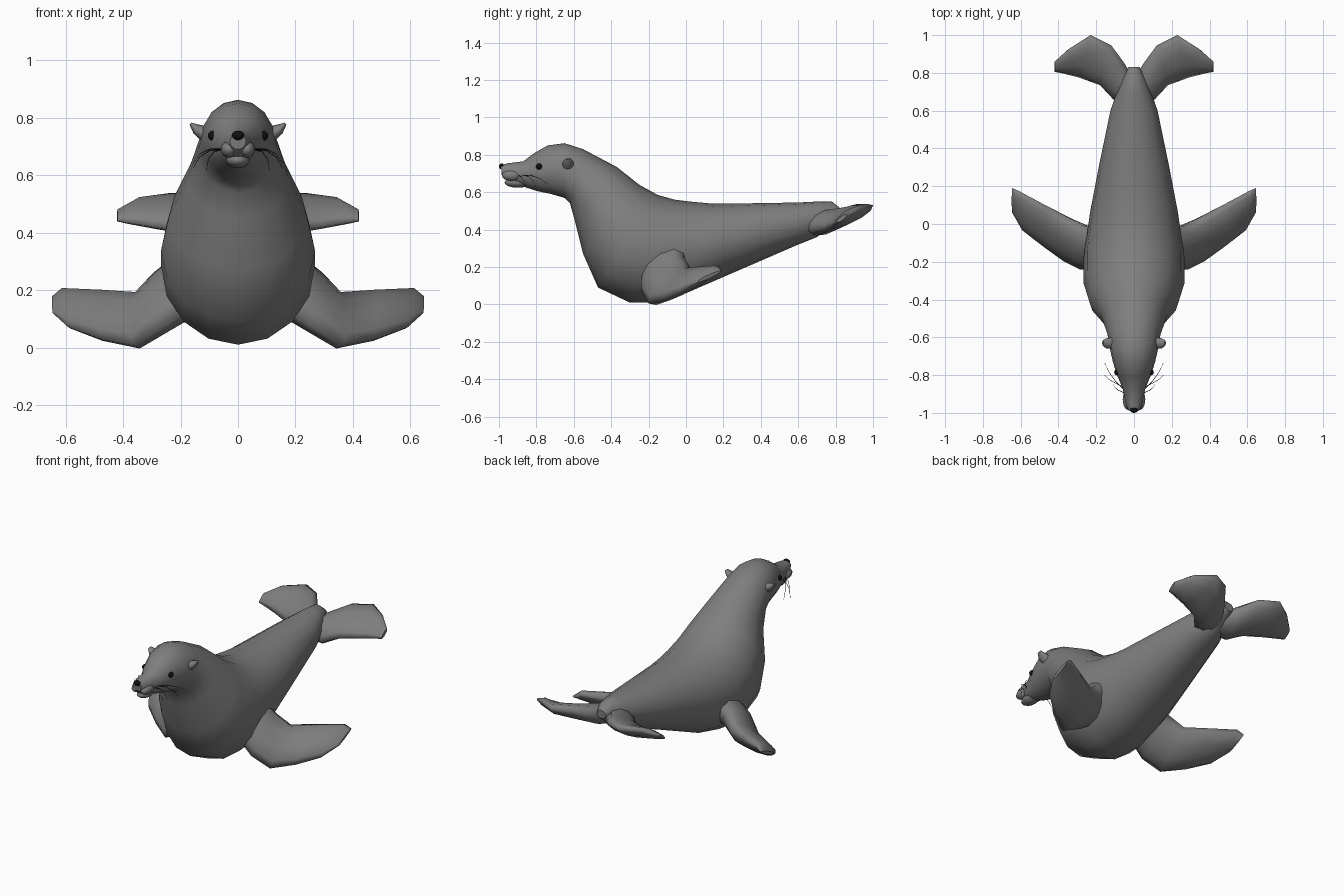
import bpy, bmesh, math
from mathutils import Vector

cube = bpy.data.objects.get("Cube")
if cube:
    bpy.data.objects.remove(cube)


def material(name, r, g, b):
    m = bpy.data.materials.new(name)
    m.use_nodes = True
    m.diffuse_color = (r, g, b, 1)
    m.node_tree.nodes["Principled BSDF"].inputs["Base Color"].default_value = (r, g, b, 1)
    return m


GREY = material("grey_fur", 0.21, 0.21, 0.21)
BLACK = material("black", 0.005, 0.005, 0.005)


def finish(obj, mat, mirror):
    obj.data.materials.append(mat)
    if mirror:
        mod = obj.modifiers.new("mirror", 'MIRROR')
        mod.use_axis = (True, False, False)
    return obj


def loft(name, rings, sides, mat=GREY, mirror=False):
    """Skin elliptical rings, each given as centre, half chord, half width."""
    bm = bmesh.new()
    loops = []
    for c, a, b in rings:
        angles = [math.tau * i / sides for i in range(sides)]
        loops.append([bm.verts.new(c + a * math.cos(t) + b * math.sin(t)) for t in angles])
    for p, q in zip(loops, loops[1:]):
        for i in range(sides):
            j = (i + 1) % sides
            bm.faces.new((p[i], p[j], q[j], q[i]))
    bm.faces.new(loops[0])
    bm.faces.new(loops[-1])
    bmesh.ops.recalc_face_normals(bm, faces=bm.faces)
    for f in bm.faces:
        f.smooth = len(f.verts) == 4
    me = bpy.data.meshes.new(name)
    bm.to_mesh(me)
    bm.free()
    obj = bpy.data.objects.new(name, me)
    bpy.context.collection.objects.link(obj)
    return finish(obj, mat, mirror)


def flipper(name, sections):
    """Each section: leading edge point, trailing edge point, half thickness."""
    pts = [(Vector(l), Vector(t), h) for l, t, h in sections]
    mids = [(l + t) / 2 for l, t, h in pts]
    rings = []
    for i, (l, t, h) in enumerate(pts):
        along = mids[min(i + 1, len(pts) - 1)] - mids[max(i - 1, 0)]
        normal = along.cross(t - l).normalized()
        rings.append((mids[i], (t - l) / 2, normal * h))
    return loft(name, rings, 10, mirror=True)


def ball(name, loc, size, mat, mirror=False):
    bpy.ops.mesh.primitive_uv_sphere_add(segments=12, ring_count=8, radius=1, location=(0, 0, 0))
    obj = bpy.context.object
    obj.name = name
    for v in obj.data.vertices:
        v.co = Vector(loc) + Vector(c * s for c, s in zip(v.co, size))
    bpy.ops.object.shade_smooth()
    return finish(obj, mat, mirror)


# Body and head: top y, top z, bottom y, bottom z, half width
spine = [
    (-.99, .745, -.985, .69, .028), (-.95, .755, -.95, .655, .045),
    (-.87, .765, -.87, .63, .06), (-.81, .81, -.80, .607, .088),
    (-.74, .85, -.72, .59, .112), (-.65, .862, -.65, .57, .13),
    (-.55, .83, -.62, .54, .14), (-.37, .735, -.595, .45, .175),
    (-.25, .64, -.55, .27, .24), (-.15, .585, -.47, .09, .268),
    (-.06, .56, -.30, .01, .268), (.02, .55, -.20, .01, .255),
    (.13, .54, .0, .06, .232), (.3, .54, .3, .19, .187),
    (.6, .545, .6, .32, .125), (.7, .55, .7, .36, .09),
    (.78, .55, .78, .42, .055), (.83, .51, .83, .46, .03)]
rings = []
for ty, tz, by, bz, w in spine:
    top, bottom = Vector((0, ty, tz)), Vector((0, by, bz))
    rings.append(((top + bottom) / 2, (top - bottom) / 2, Vector((w, 0, 0))))
loft("body", rings, 16)

# Flippers
flipper("front_flippers", [
    ((.18, -.22, .12), (.18, -.02, .32), .09),
    ((.26, -.24, .07), (.27, -.01, .25), .075),
    ((.36, -.20, .005), (.34, .03, .185), .06),
    ((.48, -.12, .03), (.47, .10, .195), .048),
    ((.59, -.035, .07), (.61, .175, .205), .032),
    ((.645, .06, .12), (.645, .19, .18), .01)])
flipper("rear_flippers", [
    ((.04, .64, .41), (.02, .79, .47), .06),
    ((.11, .66, .39), (.05, .85, .49), .06),
    ((.18, .735, .405), (.12, .945, .525), .045),
    ((.29, .775, .42), (.23, 1.0, .53), .035),
    ((.39, .80, .435), (.34, .93, .52), .025),
    ((.42, .805, .44), (.42, .86, .48), .01)])

# Ears
flipper("ears", [
    ((.115, -.66, .735), (.115, -.60, .755), .028),
    ((.145, -.66, .755), (.145, -.605, .765), .018),
    ((.165, -.645, .778), (.165, -.615, .78), .005)])

# Face
ball("lower_jaw", (0, -.90, .652), (.042, .07, .028), GREY)
ball("muzzle_pads", (.03, -.93, .69), (.03, .055, .03), GREY, True)
ball("eyes", (.088, -.785, .737), (.017, .017, .017), BLACK, True)
ball("nose", (0, -.985, .738), (.022, .015, .016), BLACK)

# Whiskers
curve = bpy.data.curves.new("whiskers", 'CURVE')
curve.dimensions = '3D'
curve.bevel_depth = 0.002
curve.bevel_resolution = 0
for dy, tip in [(0, (.155, -.735, .64)), (.015, (.155, -.80, .625)), (-.015, (.11, -.85, .615))]:
    root = Vector((.05, -.88 + dy, .69))
    tip = Vector(tip)
    spline = curve.splines.new('POLY')
    spline.points.add(3)
    for i, p in enumerate(spline.points):
        t = i / 3
        p.co = (*(root.lerp(tip, t) + Vector((.015, 0, .02)) * math.sin(math.pi * t)), 1)
        p.radius = 1 - .6 * t
whiskers = bpy.data.objects.new("whiskers", curve)
bpy.context.collection.objects.link(whiskers)
finish(whiskers, BLACK, True)
